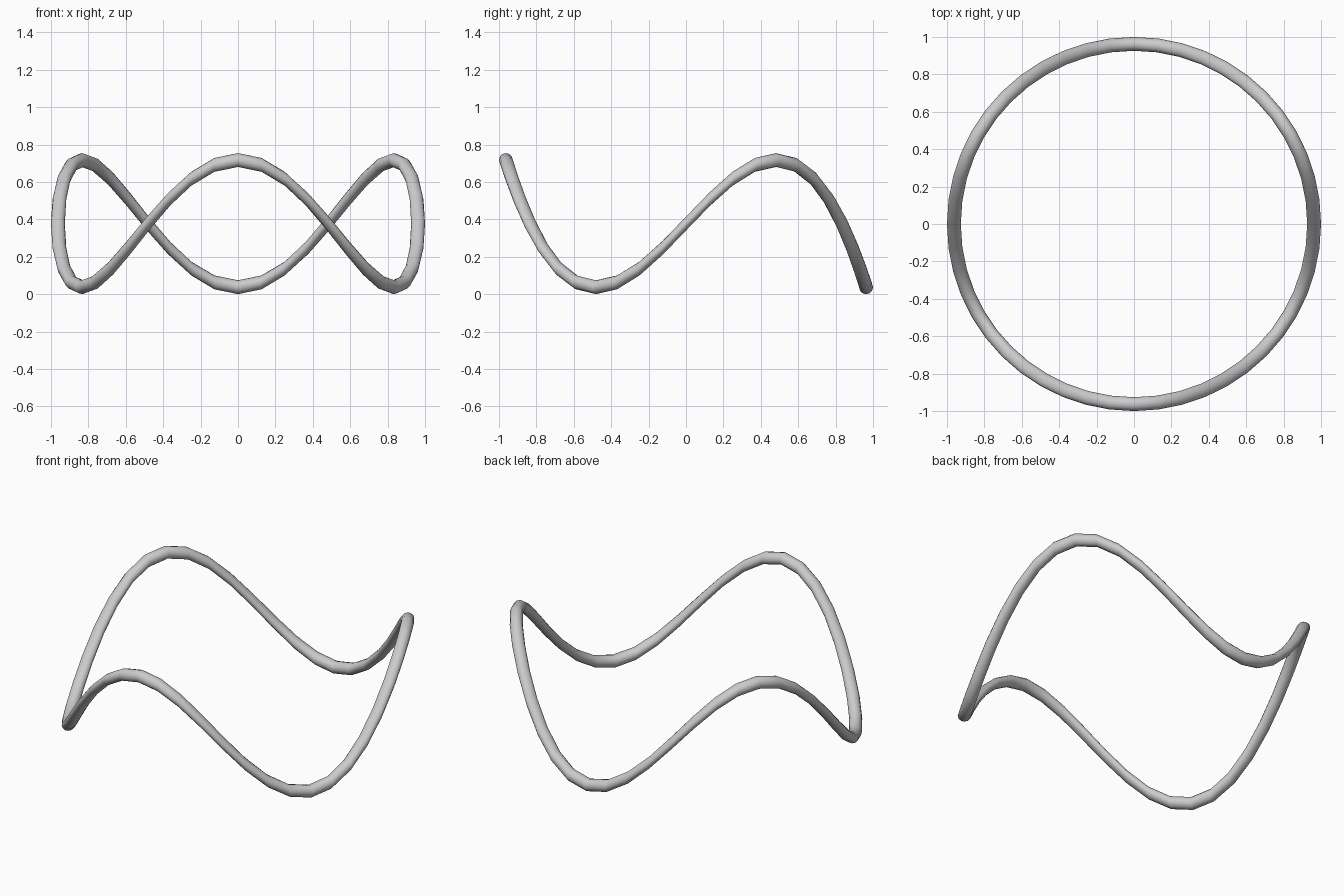
import bpy
import math

if "Cube" in bpy.data.objects:
    bpy.data.objects.remove(bpy.data.objects["Cube"])

RING, TUBE, WAVE = 0.963, 0.037, 0.34

# Thin ring, lifted and lowered three times around its circumference
bpy.ops.mesh.primitive_torus_add(major_radius=RING, minor_radius=TUBE,
                                 major_segments=48, minor_segments=12)
ring = bpy.context.object
ring.name = "wavy_ring"
for v in ring.data.vertices:
    angle = math.atan2(v.co.y, v.co.x)
    v.co.z += WAVE + TUBE + WAVE * math.sin(3 * angle)
ring.data.update()
bpy.ops.object.shade_smooth()
